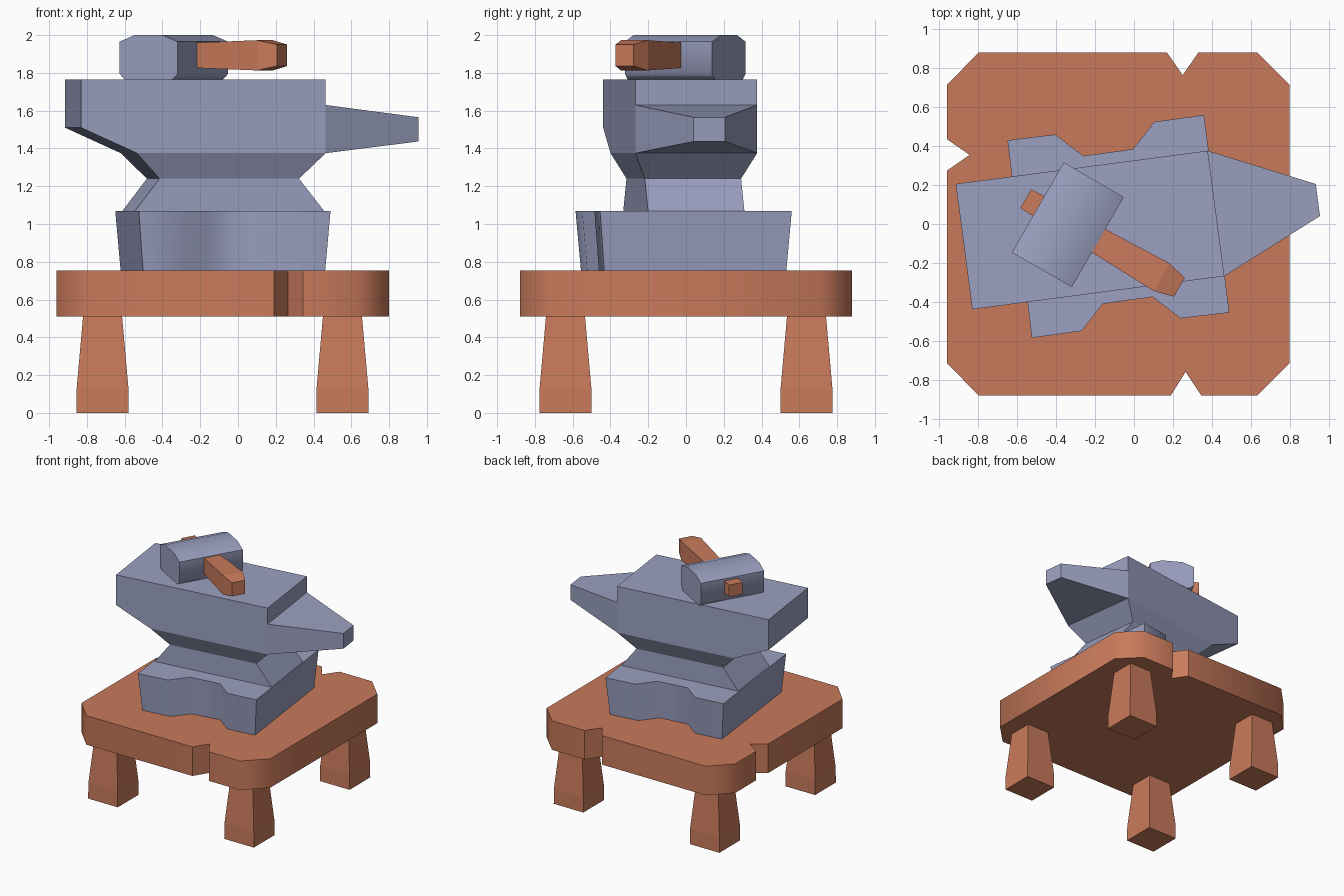
import bpy, bmesh, math
from mathutils import Matrix, Vector

if "Cube" in bpy.data.objects:
    bpy.data.objects.remove(bpy.data.objects["Cube"])


def material(name, rgb):
    m = bpy.data.materials.new(name)
    m.diffuse_color = (*rgb, 1)
    m.use_nodes = True
    m.node_tree.nodes["Principled BSDF"].inputs["Base Color"].default_value = m.diffuse_color
    return m


WOOD = material("red brown wood", (0.58, 0.195, 0.105))
STEEL = material("blue grey steel", (0.325, 0.35, 0.525))


def loft(name, rings, mat, origin=(0, 0, 0), turn=0, smooth=None):
    """Skin a list of equal-length point rings and cap both ends."""
    bm = bmesh.new()
    place = Matrix.Translation(origin) @ Matrix.Rotation(math.radians(turn), 4, 'Z')
    loops = [[bm.verts.new(place @ Vector(p)) for p in r] for r in rings]
    n = len(loops[0])
    for a, b in zip(loops, loops[1:]):
        for i in range(n):
            j = (i + 1) % n
            bm.faces.new((a[i], a[j], b[j], b[i]))
    bm.faces.new(loops[0][::-1])
    bm.faces.new(loops[-1])
    bmesh.ops.recalc_face_normals(bm, faces=bm.faces)
    me = bpy.data.meshes.new(name)
    bm.to_mesh(me)
    bm.free()
    me.materials.append(mat)
    ob = bpy.data.objects.new(name, me)
    bpy.context.collection.objects.link(ob)
    if smooth:
        bpy.ops.object.select_all(action='DESELECT')
        ob.select_set(True)
        bpy.context.view_layer.objects.active = ob
        bpy.ops.object.shade_smooth_by_angle(angle=math.radians(smooth))
    return ob


def flat_rect(z, x0, x1, y0, y1):
    return [(x0, y0, z), (x1, y0, z), (x1, y1, z), (x0, y1, z)]


def upright_rect(x, hy, z0, z1):
    return [(x, -hy, z0), (x, hy, z0), (x, hy, z1), (x, -hy, z1)]


# Table top: chamfered slab with three V notches
slab = [(-0.96, -0.715), (-0.80, -0.88), (0.19, -0.88), (0.265, -0.76),
        (0.345, -0.88), (0.635, -0.88), (0.80, -0.715), (0.80, 0.715),
        (0.635, 0.88), (0.33, 0.88), (0.25, 0.765), (0.17, 0.88),
        (-0.80, 0.88), (-0.96, 0.715), (-0.96, 0.435), (-0.845, 0.355),
        (-0.96, 0.275)]
loft("table_top", [[(x, y, z) for x, y in slab] for z in (0.51, 0.755)],
     WOOD, smooth=50)

# Four legs, straight at the foot then tapering upward
for side, x in (("left", -0.717), ("right", 0.553)):
    for end, y in (("front", -0.638), ("back", 0.638)):
        loft(f"{end}_{side}_leg",
             [flat_rect(z, -h, h, -h, h)
              for z, h in ((0, 0.138), (0.13, 0.137), (0.515, 0.103))],
             WOOD, origin=(x, y, 0))

# Anvil foot: notched outline, narrower at the bottom
foot = [(-0.525, -0.585), (-0.27, -0.55), (-0.16, -0.41), (0.095, -0.375),
        (0.24, -0.485), (0.49, -0.455), (0.36, 0.56), (0.105, 0.525),
        (-0.005, 0.385), (-0.26, 0.35), (-0.405, 0.46), (-0.65, 0.43)]
cx, cy = -0.08, -0.013
loft("anvil_foot",
     [[(cx + (x - cx) * s, cy + (y - cy) * s, z) for x, y in foot]
      for z, s in ((0.755, 0.95), (1.07, 1.0))], STEEL, smooth=50)

# Anvil waist and body: rectangles stacked up the height
ANVIL = (-0.226, -0.031, 0)
loft("anvil_body",
     [flat_rect(z, x0, x1, -h, h) for z, x0, x1, h in (
         (1.07, -0.355, 0.653, 0.257), (1.24, -0.225, 0.52, 0.257),
         (1.375, -0.355, 0.653, 0.325), (1.51, -0.653, 0.653, 0.325),
         (1.765, -0.653, 0.653, 0.325))], STEEL, ANVIL, 7.5)

# Horn tapering out of the right end
loft("anvil_horn", [upright_rect(0.653, 0.325, 1.375, 1.63),
                    upright_rect(1.181, 0.083, 1.437, 1.565)],
     STEEL, ANVIL, 7.5)

# Hammer head: eight-sided block lying across the handle
HAMMER = (-0.34, -0.004, 0)
section = [(0.145, 1.765), (0.178, 1.795), (0.178, 1.965), (0.085, 2.0)]
section += [(-x, z) for x, z in section[::-1]]
loft("hammer_head", [[(x, y, z) for x, z in section] for y in (-0.267, 0.267)],
     STEEL, HAMMER, -30, smooth=50)

# Hammer handle: swells toward the grip, blunt tip
loft("hammer_handle",
     [upright_rect(x, hy, 1.893 - hz, 1.893 + hz) for x, hy, hz in (
         (-0.254, 0.056, 0.05), (0.18, 0.069, 0.067),
         (0.553, 0.082, 0.08), (0.657, 0.055, 0.057))],
     WOOD, (-0.336, 0.003, 0), -30)
